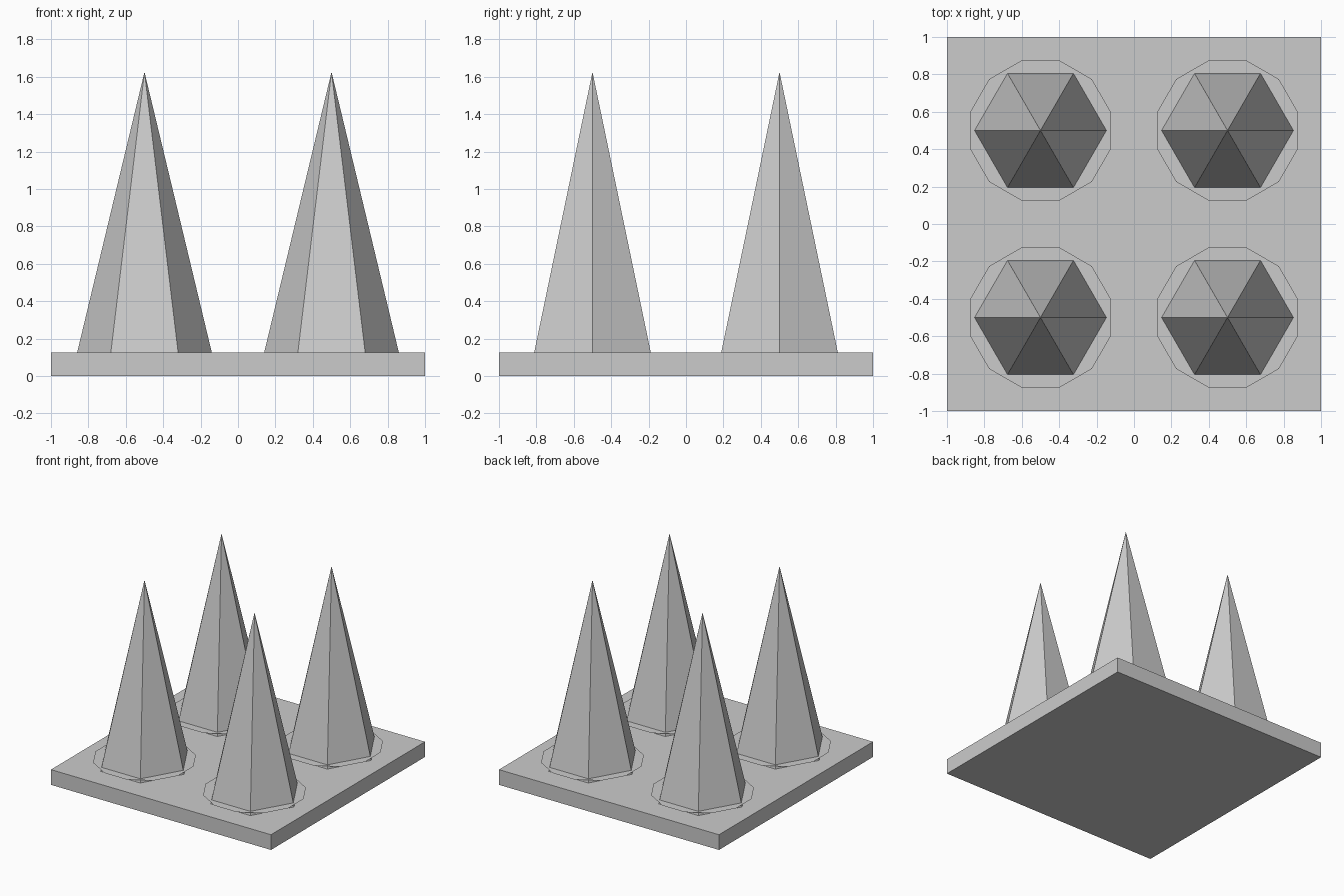
import bpy
from math import radians, cos

if "Cube" in bpy.data.objects:
    bpy.data.objects.remove(bpy.data.objects["Cube"])

PLATE_H = 0.125
TIP_Z = 1.625
SPIKE_Z = 0.0625      # spikes are sunk halfway into the plate
DISC_Z = 0.156        # thin collar sits just above the plate

# base plate
bpy.ops.mesh.primitive_cube_add(size=1, location=(0, 0, PLATE_H / 2))
plate = bpy.context.object
plate.name = "base_plate"
plate.scale = (2, 2, PLATE_H)


def add_spike(x, y, label):
    # six-sided spike with corners on the x axis
    height = TIP_Z - SPIKE_Z
    bpy.ops.mesh.primitive_cone_add(
        vertices=6, radius1=0.375, radius2=0, depth=height,
        location=(x, y, SPIKE_Z + height / 2), rotation=(0, 0, radians(30)))
    bpy.context.object.name = "spike_" + label

    # flat twelve-sided collar around the spike
    bpy.ops.mesh.primitive_circle_add(
        vertices=12, radius=0.375 / cos(radians(15)), fill_type='NGON',
        location=(x, y, DISC_Z), rotation=(0, 0, radians(15)))
    bpy.context.object.name = "collar_" + label


for x, side in ((-0.5, "left"), (0.5, "right")):
    for y, end in ((-0.5, "front"), (0.5, "back")):
        add_spike(x, y, end + "_" + side)
